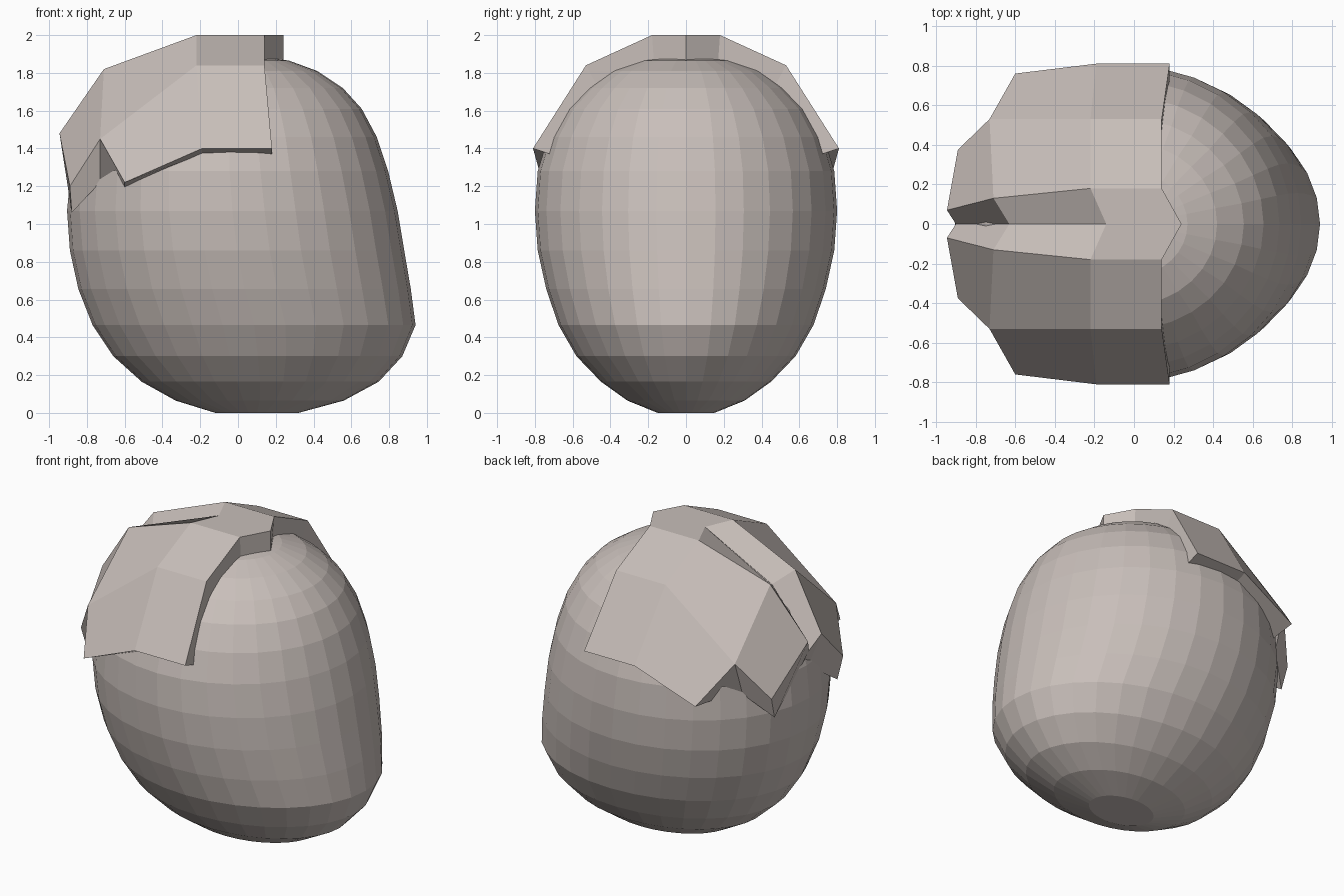
import bpy, bmesh, math

if "Cube" in bpy.data.objects:
    bpy.data.objects.remove(bpy.data.objects["Cube"])

mat = bpy.data.materials.new("warm_grey")
mat.diffuse_color = (0.58, 0.52, 0.49, 1)
mat.use_nodes = True
mat.node_tree.nodes["Principled BSDF"].inputs["Base Color"].default_value = mat.diffuse_color


def make_object(name, bm):
    bmesh.ops.recalc_face_normals(bm, faces=bm.faces)
    mesh = bpy.data.meshes.new(name)
    bm.to_mesh(mesh)
    bm.free()
    mesh.materials.append(mat)
    obj = bpy.data.objects.new(name, mesh)
    bpy.context.collection.objects.link(obj)
    return obj


# Head: stacked elliptical rings (z, back x, face x, half width)
RINGS = [
    (0.00, -0.12, 0.32, 0.15), (0.065, -0.33, 0.56, 0.31),
    (0.165, -0.51, 0.745, 0.45), (0.30, -0.66, 0.87, 0.58),
    (0.465, -0.77, 0.94, 0.675), (0.655, -0.845, 0.915, 0.74),
    (0.86, -0.89, 0.88, 0.785), (1.07, -0.905, 0.845, 0.80),
    (1.28, -0.885, 0.795, 0.785), (1.46, -0.83, 0.735, 0.73),
    (1.61, -0.75, 0.655, 0.645), (1.72, -0.63, 0.555, 0.535),
    (1.81, -0.47, 0.42, 0.41), (1.865, -0.29, 0.27, 0.26),
    (1.885, -0.09, 0.13, 0.11),
]
SEGMENTS = 32
bm = bmesh.new()
loops = []
for z, x0, x1, w in RINGS:
    loop = []
    for i in range(SEGMENTS):
        a = 2 * math.pi * i / SEGMENTS
        loop.append(bm.verts.new(((x0 + x1) / 2 + (x1 - x0) / 2 * math.cos(a),
                                  w * math.sin(a), z)))
    loops.append(loop)
for lo, hi in zip(loops, loops[1:]):
    for i in range(SEGMENTS):
        j = (i + 1) % SEGMENTS
        bm.faces.new((lo[i], lo[j], hi[j], hi[i]))
bm.faces.new(loops[0][::-1])
bm.faces.new(loops[-1])
make_object("head", bm)

# Hair cap: one half as (outer point, inner point) pairs, mirrored across y
HAIR = {
    "front_mid": ((0.24, 0, 2.0), (0.24, 0, 1.86)),
    "front_top": ((0.14, 0.18, 2.0), (0.14, 0.17, 1.86)),
    "front_side": ((0.14, 0.53, 1.84), (0.14, 0.47, 1.73)),
    "front_low": ((0.18, 0.81, 1.40), (0.18, 0.72, 1.37)),
    "crown_mid": ((-0.14, 0, 2.0), (-0.14, 0, 1.84)),
    "crown_top": ((-0.22, 0.18, 2.0), (-0.22, 0.17, 1.82)),
    "crown_side": ((-0.22, 0.53, 1.84), (-0.20, 0.45, 1.70)),
    "ear_low": ((-0.19, 0.81, 1.40), (-0.19, 0.73, 1.37)),
    "ear_tip": ((-0.60, 0.76, 1.22), (-0.60, 0.55, 1.19)),
    "notch": ((-0.73, 0.53, 1.45), (-0.73, 0.45, 1.22)),
    "back_tip": ((-0.89, 0.375, 1.20), (-0.88, 0.33, 1.06)),
    "back_top": ((-0.71, 0.13, 1.82), (-0.55, 0.12, 1.66)),
    "back_low": ((-0.945, 0.07, 1.48), (-0.86, 0.05, 1.25)),
    "groove_top": ((-0.63, 0, 1.75), (-0.53, 0, 1.65)),
    "groove_low": ((-0.90, 0, 1.38), (-0.85, 0, 1.27)),
}
FACES = [
    "front_mid front_top crown_top crown_mid",
    "front_top front_side crown_side crown_top",
    "front_side front_low ear_low crown_side",
    "crown_side ear_low ear_tip notch",
    "crown_top crown_side notch back_top",
    "back_top notch back_tip back_low",
    "crown_mid crown_top back_top groove_top",
    "groove_top back_top back_low groove_low",
]
RIM = ("front_mid front_top front_side front_low ear_low ear_tip notch "
       "back_tip back_low groove_low").split()
bm = bmesh.new()
outer = {k: bm.verts.new(v[0]) for k, v in HAIR.items()}
inner = {k: bm.verts.new(v[1]) for k, v in HAIR.items()}
for f in FACES:
    names = f.split()
    bm.faces.new([outer[n] for n in names])
    bm.faces.new([inner[n] for n in reversed(names)])
for a, b in zip(RIM, RIM[1:]):
    bm.faces.new((outer[b], outer[a], inner[a], inner[b]))
# Copy the half to the other side and weld along the middle
half = bm.faces[:]
dup = bmesh.ops.duplicate(bm, geom=bm.verts[:] + bm.edges[:] + half)["geom"]
for v in dup:
    if isinstance(v, bmesh.types.BMVert):
        v.co.y *= -1
bmesh.ops.remove_doubles(bm, verts=bm.verts[:], dist=0.0005)
make_object("hair", bm)
